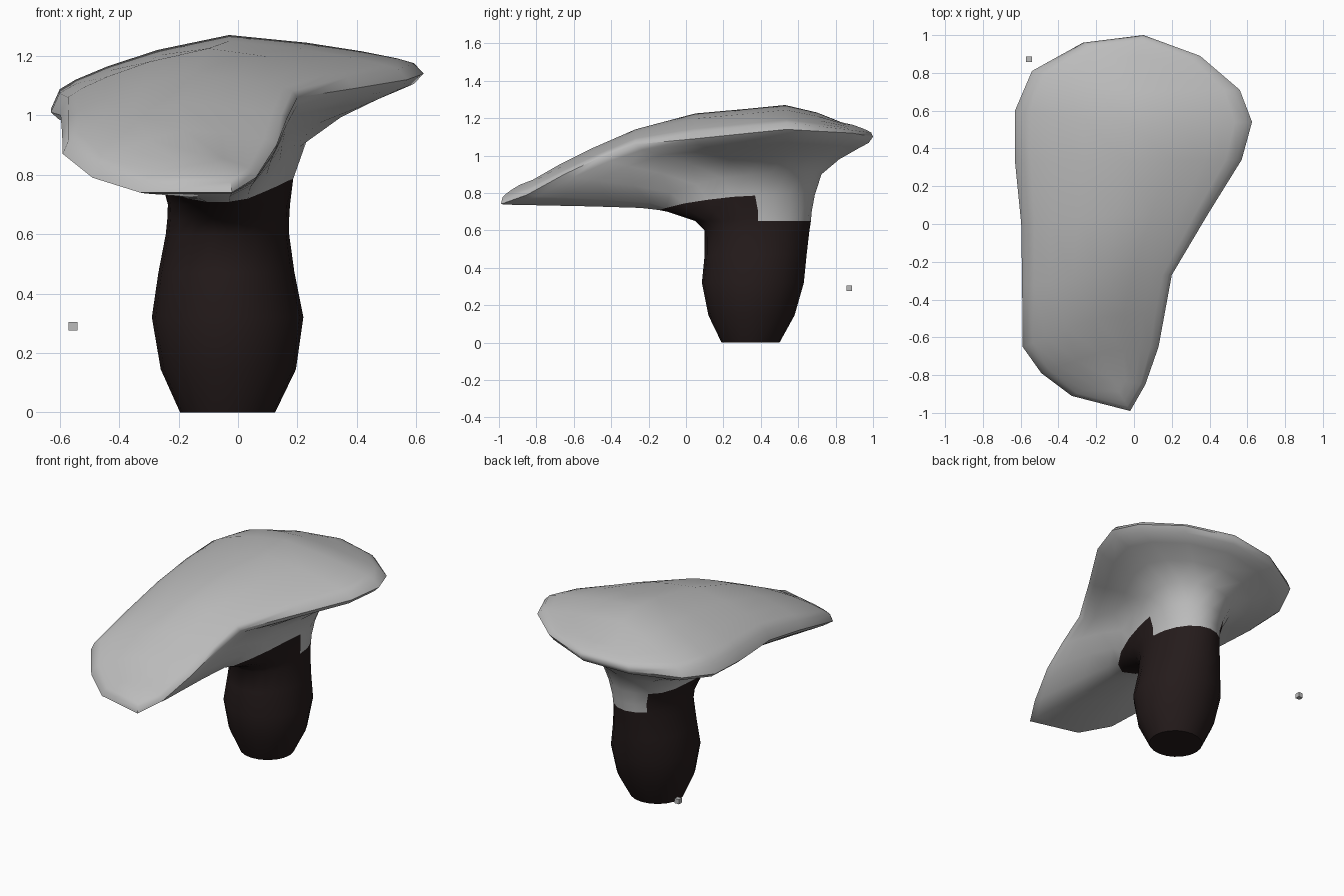
import bpy, bmesh
from math import sin, cos, tau, radians
from mathutils import Vector

cube = bpy.data.objects.get("Cube")
if cube:
    bpy.data.objects.remove(cube, do_unlink=True)


def material(name, rgb):
    m = bpy.data.materials.new(name)
    m.use_nodes = True
    m.diffuse_color = (*rgb, 1)
    bsdf = m.node_tree.nodes["Principled BSDF"]
    bsdf.inputs["Base Color"].default_value = (*rgb, 1)
    bsdf.inputs["Roughness"].default_value = 0.8
    return m


grey = material("pale grey", (0.5, 0.5, 0.5))
brown = material("dark brown", (0.018, 0.011, 0.011))

# Cap rim, front to back, on each side, with the crest line between them
front_tip, back_tip = Vector((-.02, -.99, .74)), Vector((.05, 1, 1.1))
right_rim = [(.06, -.85, .79), (.13, -.65, .9), (.165, -.46, .99), (.2, -.27, 1.06),
             (.39, .05, 1.09), (.57, .34, 1.12), (.625, .54, 1.14), (.56, .71, 1.13),
             (.35, .89, 1.12)]
left_rim = [(-.33, -.91, .74), (-.49, -.79, .79), (-.59, -.65, .87), (-.592, -.33, .94),
            (-.597, 0, 1), (-.63, .33, 1.01), (-.63, .6, 1.02), (-.54, .81, 1.05),
            (-.27, .96, 1.08)]
crest = [(-.12, -.82, .87), (-.18, -.68, .95), (-.2, -.5, 1.04), (-.15, -.27, 1.14),
         (-.1, .05, 1.225), (-.03, .33, 1.25), (-.03, .53, 1.27), (-.03, .7, 1.23),
         (0, .82, 1.18)]
rim = [front_tip, *map(Vector, right_rim), back_tip, *map(Vector, reversed(left_rim))]
spine = [Vector(p) for p in [crest[0], *crest, crest[-1], *reversed(crest)]]
COUNT = len(rim)


def blend(a, b, t, rise):
    p = a.lerp(b, t)
    p.z = a.z + (b.z - a.z) * rise
    return p


def stem_ring(z, x0, x1, y0, y1, bulge=0):
    ring = []
    for i in range(COUNT):
        a = tau * i / COUNT
        push = bulge * max(0, cos(a)) ** 2
        ring.append(Vector(((x0 + x1) / 2 + (x1 - x0) / 2 * sin(a),
                            (y0 + y1) / 2 - (y1 - y0) / 2 * cos(a) - push, z)))
    return ring


# Stem, flaring underside, rim and top as one run of rings
rings = [stem_ring(0, -.195, .125, .19, .5),
         stem_ring(.145, -.26, .195, .12, .58),
         stem_ring(.32, -.29, .22, .085, .63),
         stem_ring(.47, -.268, .19, .1, .645),
         stem_ring(.6, -.243, .172, .1, .66),
         stem_ring(.65, -.238, .172, .1, .668, .05),
         stem_ring(.7, -.236, .175, .1, .672, .2)]
neck = rings[-1]
for t, rise in [(.05, .22), (.16, .5), (.45, .7), (.75, .84), (.93, .92)]:
    rings.append([blend(n, r, t, rise) for n, r in zip(neck, rim)])
rings.append(rim)
for t, rise in [(.05, .27), (.14, .4), (.32, .58), (.6, .8), (1, 1)]:
    rings.append([blend(r, s, t, rise) for r, s in zip(rim, spine)])

bm = bmesh.new()
verts = [[bm.verts.new(p) for p in ring] for ring in rings]
bm.faces.new(reversed(verts[0])).material_index = 1
for level, (low, high) in enumerate(zip(verts, verts[1:])):
    for i in range(COUNT):
        j = (i + 1) % COUNT
        f = bm.faces.new((low[i], low[j], high[j], high[i]))
        # The pale underside runs lower at the back right of the stem
        limit = 5 if 5 <= i <= 11 else 7
        f.material_index = 1 if level < limit else 0
bmesh.ops.remove_doubles(bm, verts=bm.verts, dist=1e-5)
bmesh.ops.recalc_face_normals(bm, faces=bm.faces)
mesh = bpy.data.meshes.new("mushroom")
bm.to_mesh(mesh)
bm.free()
body = bpy.data.objects.new("mushroom", mesh)
bpy.context.collection.objects.link(body)
mesh.materials.append(grey)
mesh.materials.append(brown)
bpy.ops.object.select_all(action='DESELECT')
body.select_set(True)
bpy.context.view_layer.objects.active = body
bpy.ops.object.shade_smooth_by_angle(angle=radians(60))

# Tiny loose block beside the stem
bpy.ops.mesh.primitive_cube_add(size=.03, location=(-.556, .872, .29))
block = bpy.context.object
block.name = "small_block"
block.data.materials.append(grey)
